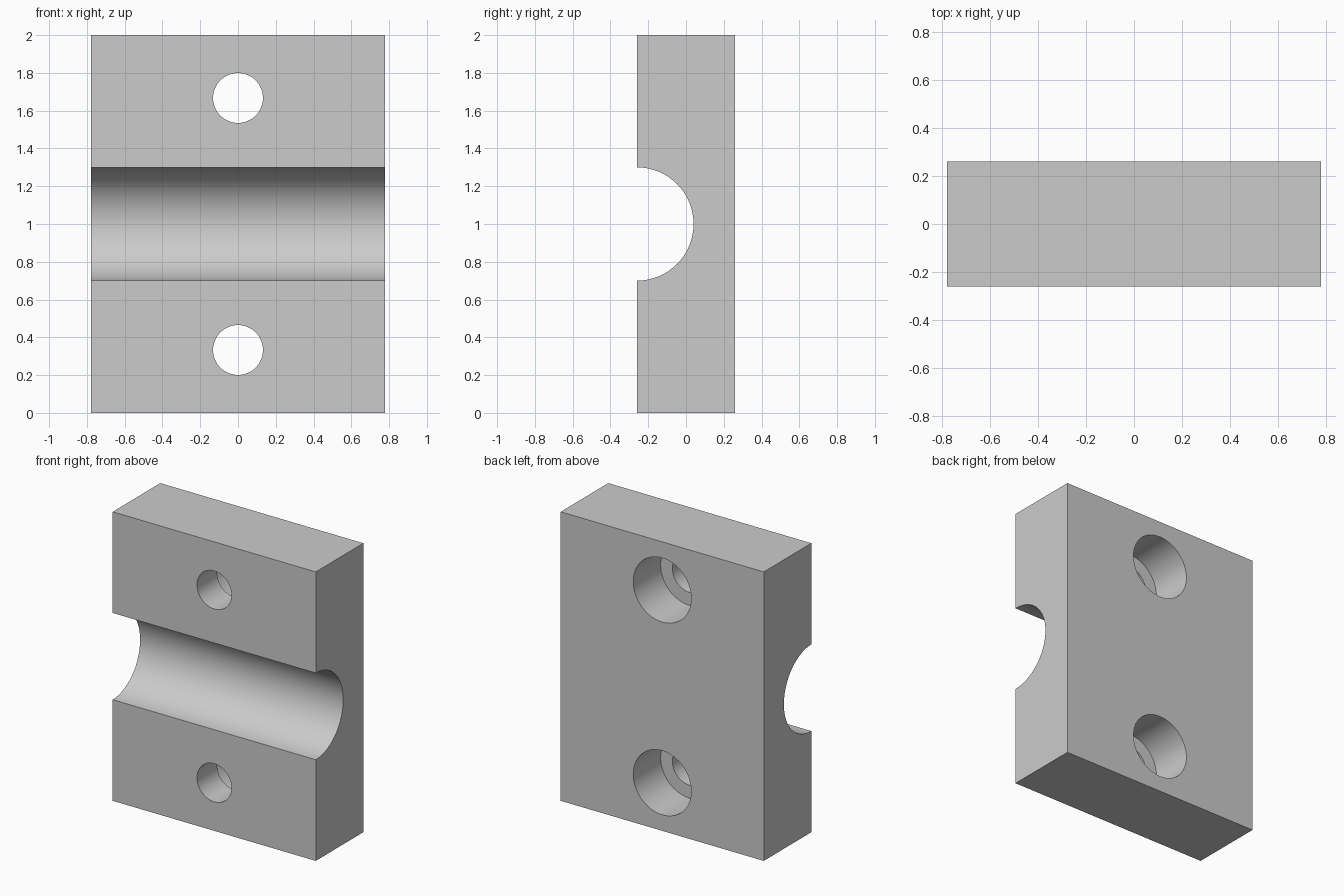
import bpy
from math import pi, radians

cube = bpy.data.objects.get("Cube")
if cube:
    bpy.data.objects.remove(cube, do_unlink=True)

WIDTH, DEPTH, HEIGHT = 1.555, 0.52, 2.0
FRONT, BACK = -DEPTH / 2, DEPTH / 2
BORE_DEPTH = 0.30

# Single plain grey
grey = bpy.data.materials.new("plain_grey")
grey.use_nodes = True
colour = (0.6, 0.6, 0.6, 1)
grey.diffuse_color = colour
grey.node_tree.nodes["Principled BSDF"].inputs["Base Color"].default_value = colour

# Rectangular block
bpy.ops.mesh.primitive_cube_add(size=1, location=(0, 0, HEIGHT / 2))
block = bpy.context.object
block.name = "clamp_block"
block.scale = (WIDTH, DEPTH, HEIGHT)
bpy.ops.object.transform_apply(location=False, rotation=False, scale=True)
block.data.materials.append(grey)


def cut(name, radius, length, location, rotation):
    """Subtract a cylinder from the block, then discard the cylinder."""
    bpy.ops.mesh.primitive_cylinder_add(vertices=64, radius=radius, depth=length,
                                        location=location, rotation=rotation)
    cutter = bpy.context.object
    cutter.name = name
    cutter.hide_render = True
    cutter.data.materials.append(grey)
    mod = block.modifiers.new(name, 'BOOLEAN')
    mod.operation = 'DIFFERENCE'
    mod.solver = 'EXACT'
    mod.object = cutter
    bpy.ops.object.select_all(action='DESELECT')
    bpy.context.view_layer.objects.active = block
    block.select_set(True)
    bpy.ops.object.modifier_apply(modifier=mod.name)
    bpy.data.objects.remove(cutter, do_unlink=True)


# Half-round groove across the front
cut("groove_cutter", 0.30, WIDTH + 0.4, (0, FRONT, HEIGHT / 2), (0, pi / 2, 0))

# Screw holes, counterbored from the back
for side in (-1, 1):
    z = HEIGHT / 2 + side * 0.667
    cut("hole_cutter", 0.132, DEPTH + 0.4, (0, 0, z), (pi / 2, 0, 0))
    cut("counterbore_cutter", 0.222, BORE_DEPTH * 2, (0, BACK, z), (pi / 2, 0, 0))

bpy.ops.object.shade_smooth_by_angle(angle=radians(30))
